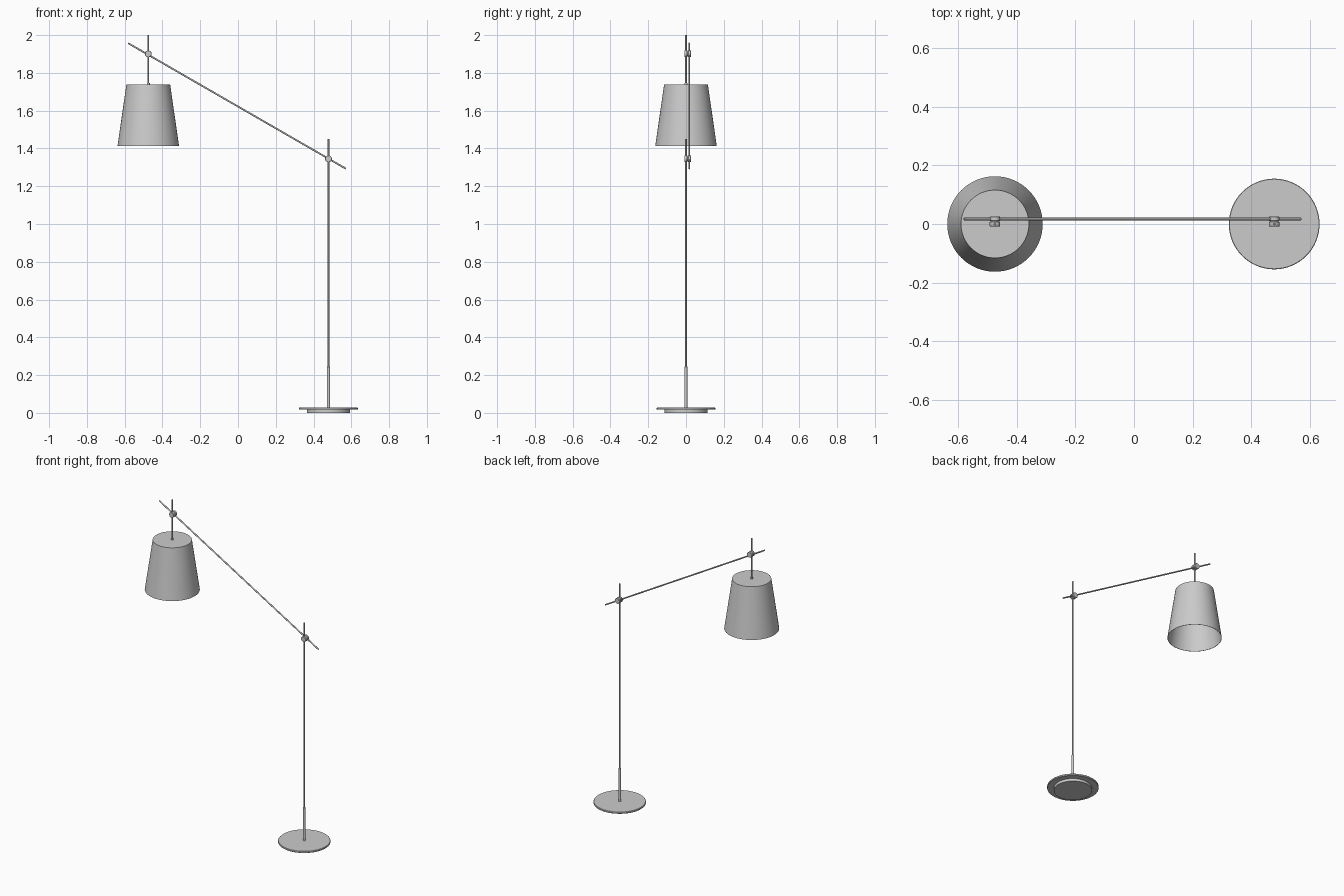
import bpy, bmesh, math
from mathutils import Vector

if "Cube" in bpy.data.objects:
    bpy.data.objects.remove(bpy.data.objects["Cube"])

POLE_X, SHADE_X = 0.479, -0.475
ARM_Y = 0.017


def smooth(ob):
    bpy.ops.object.select_all(action='DESELECT')
    ob.select_set(True)
    bpy.context.view_layer.objects.active = ob
    bpy.ops.object.shade_smooth_by_angle(angle=math.radians(35))
    return ob


def lathe(name, profile, loc, axis=(0, 0, 1), seg=32):
    """Revolve (radius, height) points around an axis; radius 0 closes an end."""
    bm = bmesh.new()
    rings = []
    for r, h in profile:
        if r == 0:
            rings.append([bm.verts.new((0, 0, h))] * seg)
        else:
            rings.append([bm.verts.new((r * math.cos(2 * math.pi * i / seg),
                                        r * math.sin(2 * math.pi * i / seg), h))
                          for i in range(seg)])
    for a, b in zip(rings, rings[1:]):
        for i in range(seg):
            j = (i + 1) % seg
            corners = list(dict.fromkeys((a[i], a[j], b[j], b[i])))
            bm.faces.new(corners)
    bmesh.ops.recalc_face_normals(bm, faces=bm.faces)
    me = bpy.data.meshes.new(name)
    bm.to_mesh(me)
    bm.free()
    ob = bpy.data.objects.new(name, me)
    bpy.context.collection.objects.link(ob)
    ob.location = loc
    ob.rotation_euler = Vector(axis).to_track_quat('Z', 'Y').to_euler()
    return smooth(ob)


def rod(name, start, end, r, seg=16):
    """Capped round bar with a tiny chamfer between two points."""
    d = Vector(end) - Vector(start)
    length, c = d.length, r * 0.2
    profile = [(0, 0), (r - c, 0), (r, c), (r, length - c), (r - c, length), (0, length)]
    return lathe(name, profile, start, d, seg)


# Base: wide plate on a smaller foot disc
lathe("base_plate", [(0, 0.017), (0.153, 0.017), (0.155, 0.019), (0.155, 0.027),
                     (0.153, 0.029), (0, 0.029)], (POLE_X, 0, 0), seg=64)
lathe("base_foot", [(0, 0), (0.115, 0), (0.115, 0.018), (0, 0.018)], (POLE_X, 0, 0), seg=64)

# Upright pole with thicker lower sleeve
rod("pole_sleeve", (POLE_X, 0, 0.025), (POLE_X, 0, 0.245), 0.008)
rod("pole", (POLE_X, 0, 0.2), (POLE_X, 0, 1.45), 0.0045)

# Slanted arm passing behind the uprights
rod("arm", (-0.581, ARM_Y, 1.957), (0.571, ARM_Y, 1.293), 0.0045)

# Clamps: two rollers joined by a narrow neck, turned along y
clamp = [(0, -0.009), (0.016, -0.009), (0.018, -0.007), (0.018, 0.006), (0.016, 0.008),
         (0.012, 0.008), (0.012, 0.010), (0.016, 0.010), (0.018, 0.012),
         (0.018, 0.024), (0.016, 0.026), (0, 0.026)]
for name, x, z in (("pole_clamp", POLE_X, 1.345), ("shade_clamp", SHADE_X, 1.901)):
    lathe(name, clamp, (x, 0, z), (0, 1, 0))

# Shade hanger and collar
rod("shade_hanger", (SHADE_X, 0, 1.735), (SHADE_X, 0, 2.0), 0.0045)
rod("shade_collar", (SHADE_X, 0, 1.732), (SHADE_X, 0, 1.747), 0.008)

# Tapered shade: closed top, open bottom, thin wall
lathe("lamp_shade", [(0, 1.738), (0.116, 1.738), (0.163, 1.412), (0.161, 1.412),
                     (0.1142, 1.736), (0, 1.736)], (SHADE_X, 0, 0), seg=64)
